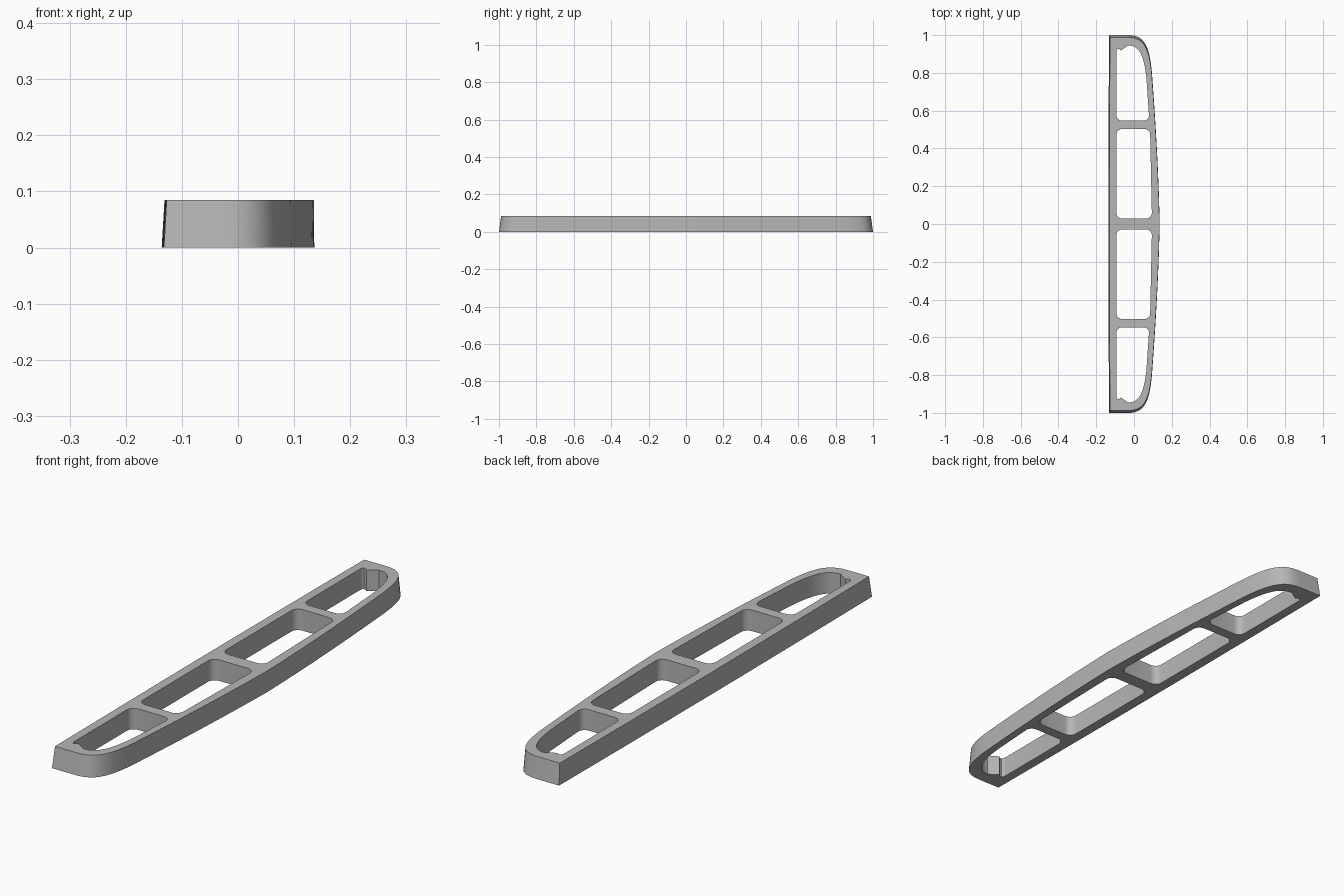
import bpy
import bmesh
from mathutils import Vector
from mathutils.geometry import interpolate_bezier

HEIGHT = 0.085

cube = bpy.data.objects.get("Cube")
if cube:
    bpy.data.objects.remove(cube)

grey = bpy.data.materials.new("light grey")
grey.use_nodes = True
grey.diffuse_color = (0.47, 0.47, 0.47, 1)
grey.node_tree.nodes["Principled BSDF"].inputs["Base Color"].default_value = grey.diffuse_color


def bezier(a, b, c, d, steps=16):
    """Sample a flat cubic curve."""
    pts = interpolate_bezier(*[Vector((*p, 0)) for p in (a, b, c, d)], steps)
    return [(p.x, p.y) for p in pts]


def rounded(corners):
    """Outline with rounded corners from (x, y, radius)."""
    out = []
    for i, (x, y, r) in enumerate(corners):
        p = Vector((x, y))
        if r == 0:
            out.append((x, y))
            continue
        before = Vector(corners[i - 1][:2])
        after = Vector(corners[(i + 1) % len(corners)][:2])
        a = p + (before - p).normalized() * r
        b = p + (after - p).normalized() * r
        out += bezier(a, a.lerp(p, 0.55), b.lerp(p, 0.55), b, 7)
    return out


def prism(name, bottom, top, z0, z1):
    """Solid between two matching outlines."""
    bm = bmesh.new()
    low = [bm.verts.new((x, y, z0)) for x, y in bottom]
    high = [bm.verts.new((x, y, z1)) for x, y in top]
    n = len(low)
    bm.faces.new(low)
    bm.faces.new(high)
    for i in range(n):
        j = (i + 1) % n
        bm.faces.new((low[i], low[j], high[j], high[i]))
    bmesh.ops.recalc_face_normals(bm, faces=bm.faces)
    mesh = bpy.data.meshes.new(name)
    bm.to_mesh(mesh)
    bm.free()
    obj = bpy.data.objects.new(name, mesh)
    bpy.context.collection.objects.link(obj)
    mesh.materials.append(grey)
    return obj


# Bowed outer outline, mirrored front to back
half = bezier((0.136, 0), (0.13, 0.3), (0.11, 0.6), (0.095, 0.8))
half += bezier((0.095, 0.8), (0.082, 0.95), (0.05, 1.0), (-0.03, 1.0))[1:]
half += bezier((-0.132, 1.0), (-0.134, 0.7), (-0.136, 0.35), (-0.136, 0), 8)
outline = half + [(x, -y) for x, y in half[-2:0:-1]]
top_outline = [(x + (0.005 if x < -0.1 else -0.001), y * 0.988) for x, y in outline]
frame = prism("tapered_frame", outline, top_outline, 0, HEIGHT)

# Window openings on one half
middle_hole = rounded([(-0.093, 0.029, 0.03), (0.095, 0.029, 0.03),
                       (0.085, 0.503, 0.03), (-0.093, 0.503, 0.03)])
end_hole = rounded([(-0.093, 0.945, 0.035), (-0.093, 0.547, 0.03),
                    (0.081, 0.547, 0.03), (0.066, 0.77, 0)])
end_hole += bezier((0.066, 0.77), (0.052, 0.9), (0.025, 0.945), (-0.03, 0.945))[1:]

# Cut the four openings
bpy.context.view_layer.objects.active = frame
for hole in (middle_hole, end_hole):
    for side in (1, -1):
        pts = [(x, y * side) for x, y in hole]
        cutter = prism("opening_cutter", pts, pts, -0.05, HEIGHT + 0.05)
        cutter.hide_render = True
        cut = frame.modifiers.new("opening", 'BOOLEAN')
        cut.operation = 'DIFFERENCE'
        cut.solver = 'EXACT'
        cut.object = cutter
        bpy.ops.object.modifier_apply(modifier=cut.name)
        bpy.data.objects.remove(cutter)

# Smooth walls with crisp rims
bpy.ops.object.select_all(action='DESELECT')
frame.select_set(True)
bpy.ops.object.shade_smooth_by_angle(angle=0.6)
